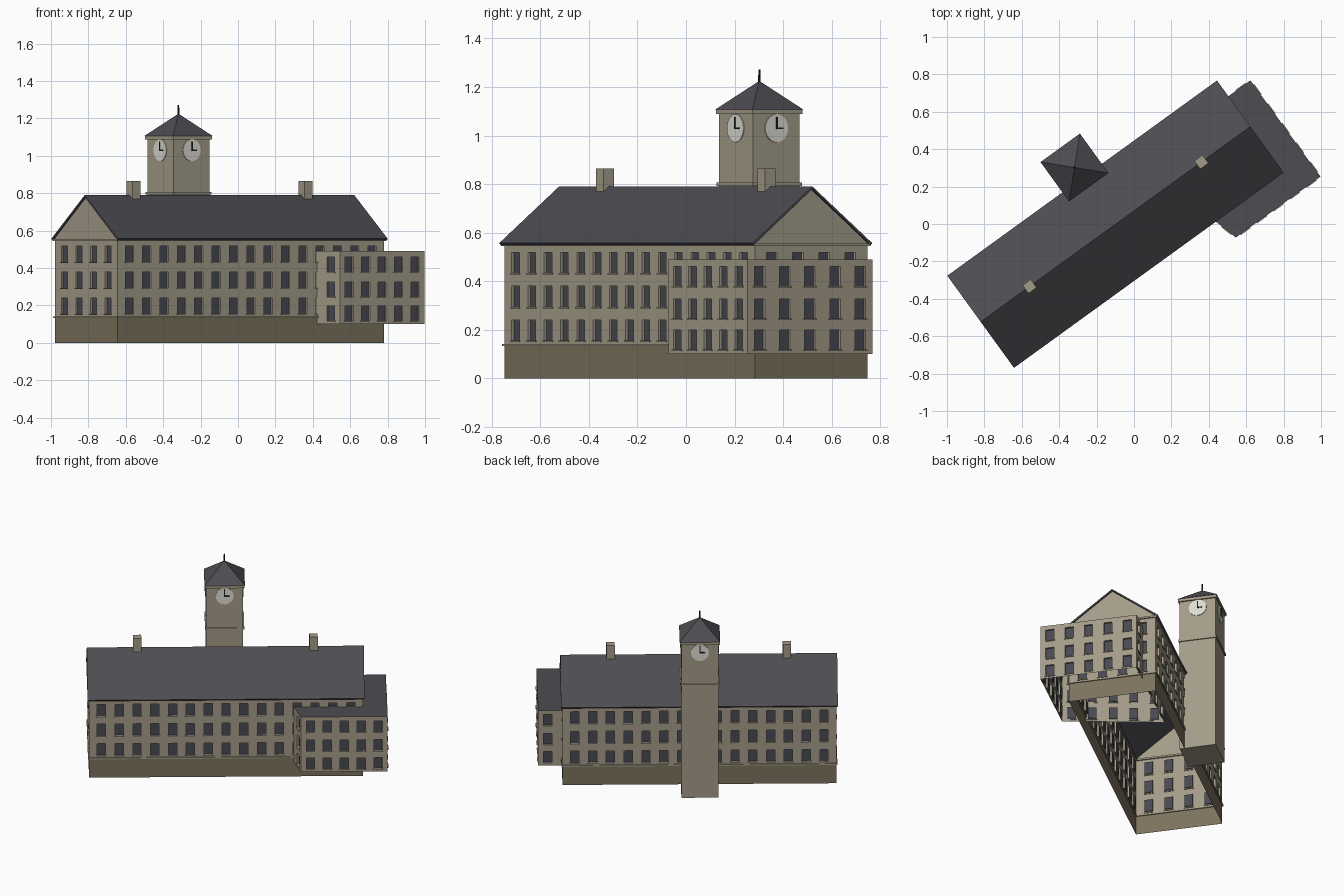
import bpy, bmesh, math
from mathutils import Matrix, Vector

cube = bpy.data.objects.get("Cube")
if cube:
    bpy.data.objects.remove(cube, do_unlink=True)


def material(name, r, g, b):
    m = bpy.data.materials.new(name)
    m.use_nodes = True
    m.diffuse_color = (r, g, b, 1)
    bsdf = next(n for n in m.node_tree.nodes if n.type == 'BSDF_PRINCIPLED')
    bsdf.inputs["Base Color"].default_value = (r, g, b, 1)
    bsdf.inputs["Roughness"].default_value = 0.9
    return m


WALL = material("tan stone", 0.37, 0.33, 0.25)
BASE = material("dark plinth stone", 0.2, 0.17, 0.11)
ROOF = material("slate roof", 0.075, 0.073, 0.085)
GLASS = material("window glass", 0.065, 0.065, 0.085)
DIAL = material("clock dial", 0.72, 0.71, 0.65)
BLACK = material("black metal", 0.015, 0.015, 0.015)

# The whole building is turned on the site
SITE = Matrix.Translation((-0.099, -0.001, 0)) @ Matrix.Rotation(math.radians(35.9), 4, 'Z')


def finish(name, bm, *mats):
    me = bpy.data.meshes.new(name)
    bm.to_mesh(me)
    bm.free()
    for m in mats:
        me.materials.append(m)
    ob = bpy.data.objects.new(name, me)
    bpy.context.collection.objects.link(ob)
    ob.matrix_world = SITE
    return ob


def add_box(bm, centre, size, turn=0.0):
    mat = (Matrix.Translation(centre) @ Matrix.Rotation(turn, 4, 'Z')
           @ Matrix.Diagonal((*size, 1)))
    bmesh.ops.create_cube(bm, size=1, matrix=mat)


def box(name, centre, size, mat):
    bm = bmesh.new()
    add_box(bm, centre, size)
    return finish(name, bm, mat)


def quad(bm, pts, index=0):
    bm.faces.new([bm.verts.new(p) for p in pts]).material_index = index


def window_wall(bm, p, q, z0, z1, count, margin, rows, width=0.054, depth=0.012):
    """Wall from p to q with a grid of recessed windows and sills."""
    p, q = Vector((*p, 0)), Vector((*q, 0))
    length = (q - p).length
    along = (q - p) / length
    inward = Vector((-along.y, along.x, 0))
    step = (length - 2 * margin) / (count - 1)
    xs, zs = [0], [z0]
    for i in range(count):
        c = margin + i * step
        xs += [c - width / 2, c + width / 2]
    for lo, hi in rows:
        zs += [lo, hi]
    xs.append(length)
    zs.append(z1)

    def at(x, z, d=0.0):
        return p + along * x + inward * d + Vector((0, 0, z))

    for i in range(len(xs) - 1):
        for j in range(len(zs) - 1):
            ring = [(xs[i], zs[j]), (xs[i + 1], zs[j]),
                    (xs[i + 1], zs[j + 1]), (xs[i], zs[j + 1])]
            if i % 2 == 0 or j % 2 == 0:
                quad(bm, [at(*c) for c in ring])
                continue
            quad(bm, [at(*c, depth) for c in ring], 1)
            for k in range(4):
                a, b = ring[k], ring[(k + 1) % 4]
                quad(bm, [at(*a), at(*b), at(*b, depth), at(*a, depth)])
            sill = at((xs[i] + xs[i + 1]) / 2, zs[j] - 0.003)
            add_box(bm, sill, (width + 0.012, 0.01, 0.006), math.atan2(along.y, along.x))


def loop(corners):
    return zip(corners, corners[1:] + corners[:1])


# Main block
A, B = 0.88, 0.286
EAVE, RIDGE, PLINTH = 0.56, 0.79, 0.135
corners = [(-A, -B), (A, -B), (A, B), (-A, B)]
main_rows = [(0.155, 0.24), (0.294, 0.38), (0.433, 0.519)]
bm = bmesh.new()
for i, (p, q) in enumerate(loop(corners)):
    window_wall(bm, p, q, PLINTH, EAVE, *((15, 0.079) if i % 2 == 0 else (4, 0.087)), main_rows)
for s in (-1, 1):
    bm.faces.new([bm.verts.new(v) for v in
                  ((s * A, -s * B, EAVE), (s * A, s * B, EAVE), (s * A, 0, RIDGE - 0.012))])
finish("main_walls", bm, WALL, GLASS)

# Open plinth and string course
bm = bmesh.new()
for p, q in loop(corners):
    quad(bm, [(*p, 0), (*q, 0), (*q, PLINTH), (*p, PLINTH)])
finish("plinth", bm, BASE)


def wall_trim(name, z, height, out):
    bm = bmesh.new()
    for s in (-1, 1):
        add_box(bm, (0, s * B, z), (2 * (A + out), 2 * out, height))
        add_box(bm, (s * A, 0, z), (2 * out, 2 * (B + out), height))
    finish(name, bm, WALL)


wall_trim("string_course", 0.137, 0.01, 0.007)
wall_trim("eaves_cornice", 0.55, 0.012, 0.009)

# Gabled roof
bm = bmesh.new()
U, V = 0.89, 0.304
for s in (-1, 1):
    quad(bm, [(-s * U, s * V, EAVE - 0.003), (-s * U, 0, RIDGE),
              (s * U, 0, RIDGE), (s * U, s * V, EAVE - 0.003)])
bmesh.ops.remove_doubles(bm, verts=bm.verts, dist=0.0001)
bmesh.ops.recalc_face_normals(bm, faces=bm.faces)
if sum(f.normal.z for f in bm.faces) < 0:
    bmesh.ops.reverse_faces(bm, faces=bm.faces)
roof = finish("main_roof", bm, ROOF)
solid = roof.modifiers.new("thickness", 'SOLIDIFY')
solid.thickness = 0.01
solid.offset = -1

# Chimneys
for side, s in (("right", -1), ("left", 1)):
    box(f"chimney_{side}", (s * 0.567, 0, 0.81), (0.054, 0.054, 0.11), WALL)

# Annex at the end, with one skewed wall
annex = [(0.479, -0.435), (1.037, -0.437), (1.035, 0.2), (0.305, 0.2)]
annex_rows = [(0.118, 0.198), (0.246, 0.326), (0.38, 0.46)]
bm = bmesh.new()
for p, q in loop(annex):
    window_wall(bm, p, q, 0.1, 0.49, 5, 0.062, annex_rows)
finish("annex_walls", bm, WALL, GLASS)
bm = bmesh.new()
quad(bm, [(*p, 0.49) for p in annex])
finish("annex_roof", bm, ROOF)

# Clock tower
TV, TH = 0.374, 0.119
box("tower_shaft", (0, TV, 0.55), (2 * TH, 2 * TH, 1.1), WALL)
box("tower_band", (0, TV, 0.8), (0.252, 0.252, 0.014), WALL)
box("tower_cornice", (0, TV, 1.098), (0.256, 0.256, 0.02), WALL)
bm = bmesh.new()
bmesh.ops.create_cone(bm, cap_ends=True, segments=4, radius1=0.13 * math.sqrt(2), radius2=0,
                      depth=0.118, matrix=Matrix.Translation((0, TV, 1.166))
                      @ Matrix.Rotation(math.pi / 4, 4, 'Z'))
finish("tower_roof", bm, ROOF)
bm = bmesh.new()
bmesh.ops.create_cone(bm, cap_ends=True, segments=8, radius1=0.005, radius2=0.004,
                      depth=0.06, matrix=Matrix.Translation((0, TV, 1.242)))
finish("tower_spire", bm, BLACK)

# Clock dials and hands on the four tower faces
dials, hands = bmesh.new(), bmesh.new()
for k in range(4):
    face = (Matrix.Translation((0, TV, 1.03)) @ Matrix.Rotation(k * math.pi / 2, 4, 'Z')
            @ Matrix.Translation((0, -TH, 0)))
    bmesh.ops.create_cone(dials, cap_ends=True, segments=32, radius1=0.058, radius2=0.058,
                          depth=0.008, matrix=face @ Matrix.Rotation(math.pi / 2, 4, 'X'))
    for centre, size in (((0, -0.006, 0.022), (0.006, 0.004, 0.05)),
                         ((0.014, -0.006, 0), (0.034, 0.004, 0.007))):
        bmesh.ops.create_cube(hands, size=1, matrix=face @ Matrix.Translation(centre)
                              @ Matrix.Diagonal((*size, 1)))
finish("clock_dials", dials, DIAL)
finish("clock_hands", hands, BLACK)
